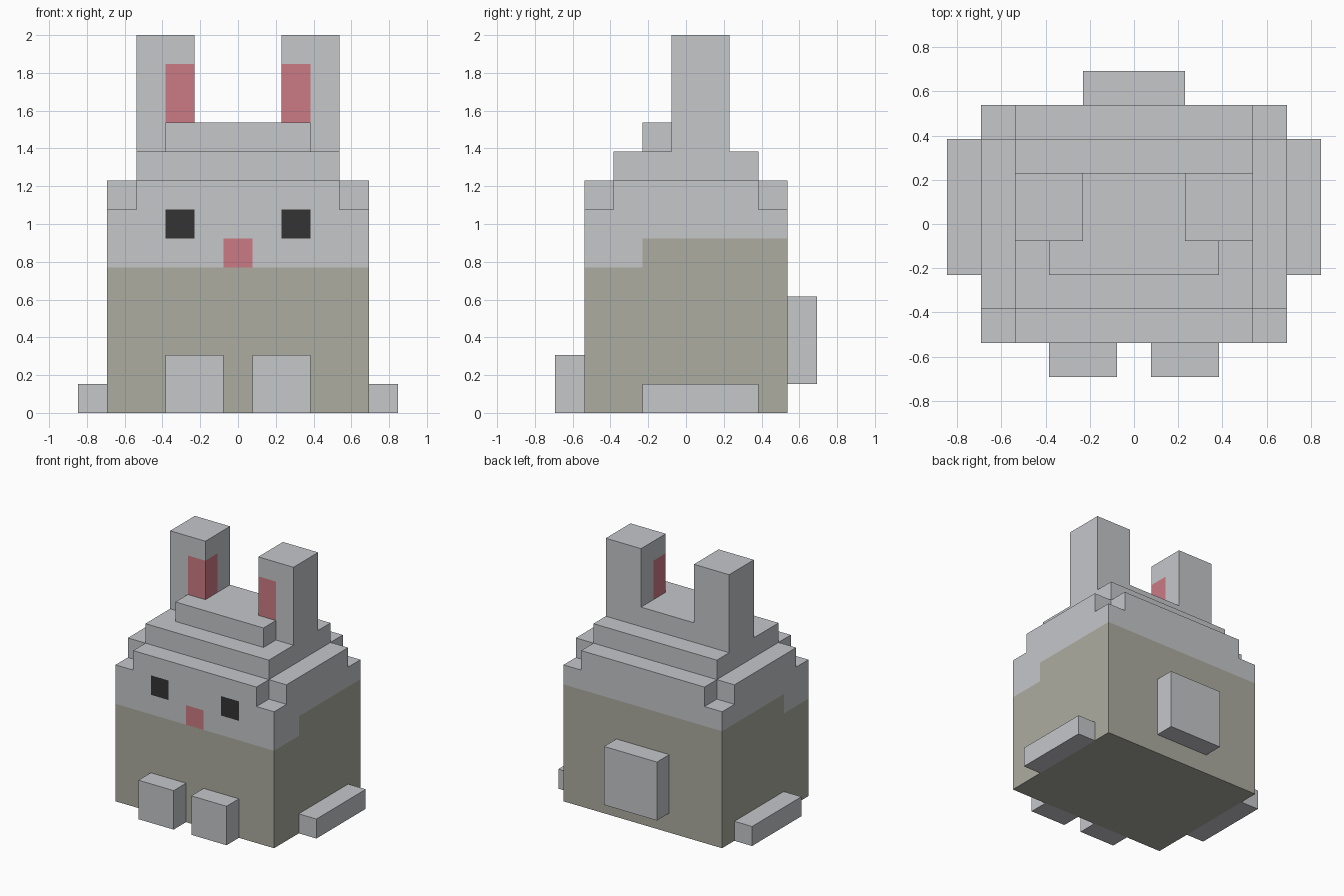
import bpy, bmesh, math
from mathutils import Vector

if "Cube" in bpy.data.objects:
    bpy.data.objects.remove(bpy.data.objects["Cube"])

U = 2 / 13  # edge length of one block


def material(name, rgb):
    m = bpy.data.materials.new(name)
    m.diffuse_color = [(c / 255 / 12.92 if c <= 10 else ((c / 255 + 0.055) / 1.055) ** 2.4) for c in rgb] + [1]
    m.use_nodes = True
    m.node_tree.nodes["Principled BSDF"].inputs["Base Color"].default_value = m.diffuse_color
    return m


MATS = [material("light_grey_fur", (197, 199, 202)),
        material("olive_fur", (172, 172, 160)),
        material("pink", (203, 123, 133)),
        material("black", (52, 52, 52))]
GREY, OLIVE, PINK, BLACK = range(4)


def block(x0, x1, y0, y1, z0, z1):
    """All unit cells in an inclusive range; x and y are cell centres, z is the cell floor."""
    return {(x, y, z) for x in range(x0, x1 + 1)
            for y in range(y0, y1 + 1) for z in range(z0, z1 + 1)}


def mirrored(cells):
    return {(-x, y, z) for x, y, z in cells}


right_ear = block(2, 3, 0, 1, 10, 12)
right_paw = block(1, 2, -4, -4, 0, 1)
right_foot = block(5, 5, -1, 2, 0, 0)

PARTS = {
    # torso and face, with notched upper corners
    "body": block(-4, 4, -3, 3, 0, 6) | block(-3, 3, -3, 3, 7, 7) | block(-4, 4, -2, 2, 7, 7),
    # stepped crown with a forelock
    "head_top": block(-3, 3, -2, 2, 8, 8) | block(-3, 3, 0, 1, 9, 9) | block(-2, 2, -1, -1, 9, 9),
    "right_ear": right_ear,
    "left_ear": mirrored(right_ear),
    "right_front_paw": right_paw,
    "left_front_paw": mirrored(right_paw),
    "right_hind_foot": right_foot,
    "left_hind_foot": mirrored(right_foot),
    "tail": block(-1, 1, 4, 4, 1, 3),
}
SOLID = set().union(*PARTS.values())
DIRECTIONS = [Vector(d) for d in ((1, 0, 0), (-1, 0, 0), (0, 1, 0), (0, -1, 0), (0, 0, 1), (0, 0, -1))]


def colour(part, cell, normal):
    x, y, z = cell
    if part == "body":
        if normal.y < 0 and z == 6 and abs(x) == 2:   # eyes
            return BLACK
        if normal.y < 0 and z == 5 and x == 0:        # nose
            return PINK
        if z < 5 or (z == 5 and y >= -1):             # lower coat, higher at the back
            return OLIVE
    if part.endswith("ear") and abs(x) == 2 and y == 0 and z < 12:  # inner ear
        return PINK
    return GREY


def build(part, cells):
    """Skin the exposed sides of the cells, then merge flat areas of one colour."""
    bm = bmesh.new()
    for cell in sorted(cells):
        centre = Vector(cell) + Vector((0, 0, 0.5))
        for n in DIRECTIONS:
            if tuple(int(a + b) for a, b in zip(cell, n)) in SOLID:
                continue
            s = Vector((n.y, n.z, n.x))
            t = n.cross(s)
            corners = [centre + (n + s * a + t * b) / 2 for a, b in ((-1, -1), (1, -1), (1, 1), (-1, 1))]
            face = bm.faces.new([bm.verts.new(c * U) for c in corners])
            face.material_index = colour(part, cell, n)
    bmesh.ops.remove_doubles(bm, verts=bm.verts[:], dist=U / 100)
    bmesh.ops.dissolve_limit(bm, angle_limit=math.radians(1), verts=bm.verts[:],
                             edges=bm.edges[:], delimit={'MATERIAL'})
    mesh = bpy.data.meshes.new(part)
    bm.to_mesh(mesh)
    bm.free()
    for m in MATS:
        mesh.materials.append(m)
    bpy.context.collection.objects.link(bpy.data.objects.new(part, mesh))


for part, cells in PARTS.items():
    build(part, cells)
